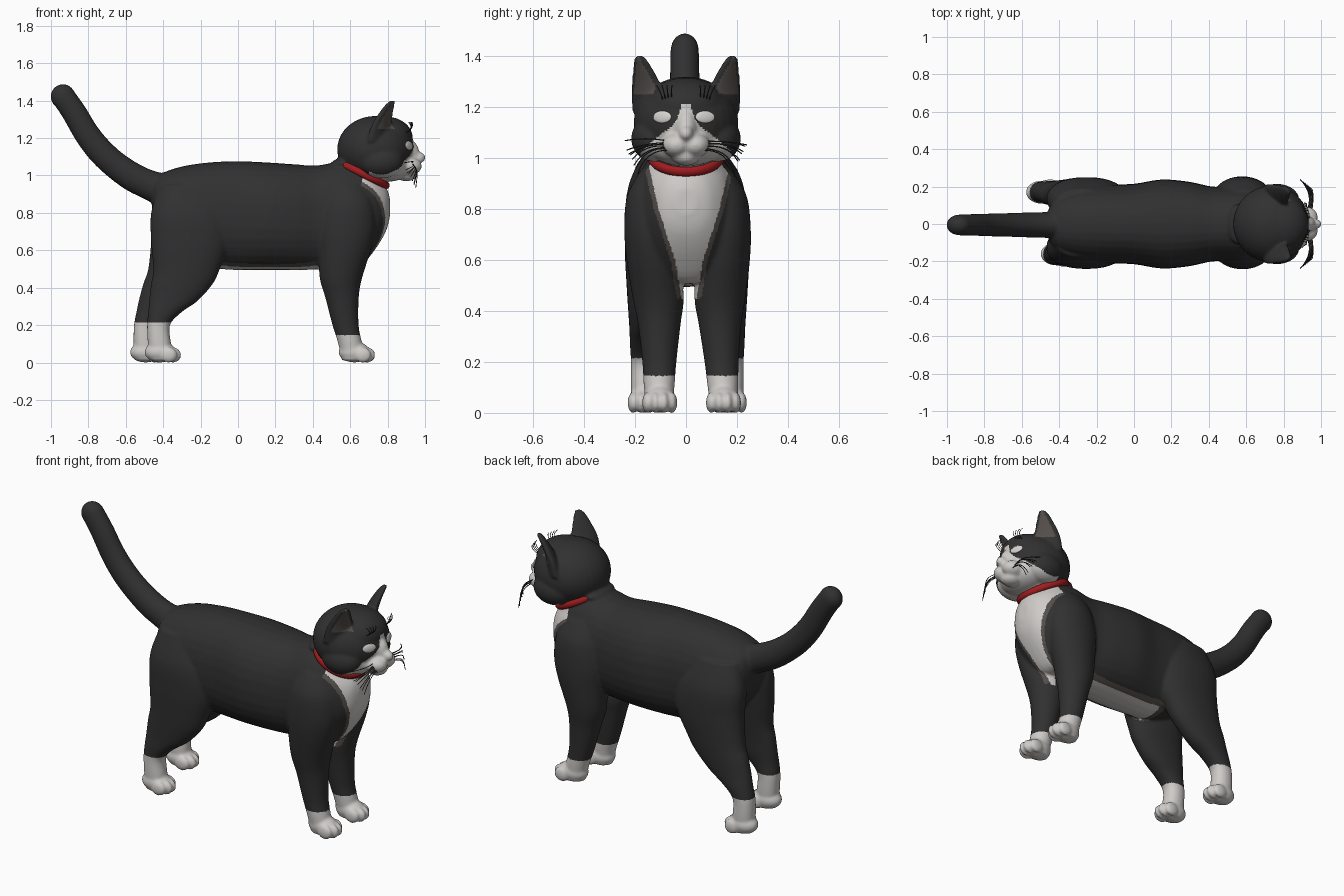
import bpy, bmesh, math, random
from mathutils import Vector, Matrix

if "Cube" in bpy.data.objects:
    bpy.data.objects.remove(bpy.data.objects["Cube"])

random.seed(3)
V = Vector


def material(name, rgb):
    m = bpy.data.materials.new(name)
    m.diffuse_color = (*rgb, 1)
    m.use_nodes = True
    m.node_tree.nodes["Principled BSDF"].inputs["Base Color"].default_value = m.diffuse_color
    return m


BLACK = material("black fur", (0.03, 0.03, 0.031))
WHITE = material("white fur", (0.62, 0.6, 0.58))
GREY = material("brown grey fur", (0.09, 0.078, 0.07))
RED = material("red collar", (0.36, 0.012, 0.014))
EYE = material("pale eye", (0.66, 0.65, 0.63))

bm = bmesh.new()


def blob(c, r):
    bmesh.ops.create_uvsphere(bm, u_segments=32, v_segments=20, radius=1,
                              matrix=Matrix.Translation(c) @ Matrix.Diagonal((*r, 1)))


def loft(rows, frame, power=2.0, sub=4, n=32):
    """Skin rings through rows of numbers; frame(row) gives centre and two axes."""
    rows = [V(r) for r in rows]
    pts = [rows[0]] + rows + [rows[-1]]
    fine = []
    for i in range(1, len(pts) - 2):
        a, b, c, d = pts[i - 1:i + 3]
        for k in range(sub):
            t = k / sub
            fine.append(0.5 * (2 * b + (c - a) * t + (2 * a - 5 * b + 4 * c - d) * t * t
                               + (3 * b - a - 3 * c + d) * t ** 3))
    fine.append(rows[-1])
    rings = []
    for row in fine:
        c, u, v = frame(row)
        ring = []
        for k in range(n):
            co, si = math.cos(k * math.tau / n), math.sin(k * math.tau / n)
            e = 2 / power
            ring.append(bm.verts.new(c + u * math.copysign(abs(co) ** e, co)
                                     + v * math.copysign(abs(si) ** e, si)))
        rings.append(ring)
    for p, q in zip(rings, rings[1:]):
        for k in range(n):
            bm.faces.new((p[k], p[(k + 1) % n], q[(k + 1) % n], q[k]))
    bm.faces.new(rings[0][::-1])
    bm.faces.new(rings[-1])


# Torso: x, centre z, half height, half width
loft([(-.46, .88, .07, .07), (-.42, .86, .145, .14), (-.3, .81, .238, .195), (-.15, .79, .28, .21),
      (0, .785, .291, .215), (.15, .782, .288, .238), (.3, .777, .283, .225), (.42, .775, .278, .2),
      (.55, .79, .285, .2), (.65, .785, .272, .19), (.73, .8, .2, .16), (.79, .82, .12, .1),
      (.812, .83, .05, .04)],
     lambda r: (V((r[0], 0, r[1])), V((0, r[3], 0)), V((0, 0, r[2]))), power=2.25)


# Tail: x, z, half thickness, tangent direction
def tail_frame(r):
    a = math.radians(r[3])
    return V((r[0], -.005, r[1])), V((0, r[2] * .87, 0)), V((math.sin(a), 0, math.cos(a))) * r[2]


loft([(-.33, .9, .11, 10), (-.45, .94, .082, 22), (-.56, .99, .077, 30), (-.66, 1.06, .073, 42),
      (-.74, 1.135, .071, 50), (-.81, 1.225, .068, 57), (-.875, 1.335, .066, 62),
      (-.933, 1.42, .064, 60)], tail_frame)
blob((-.936, -.005, 1.422), (.066, .055, .066))


def leg_frame(r):
    return V((r[1], r[3], r[0])), V((r[2], 0, 0)), V((0, r[4], 0))


def paw(x, y):
    blob((x - .015, y, .055), (.085, .062, .055))
    for dy, dx in ((-.048, .03), (-.017, .052), (.017, .052), (.048, .03)):
        blob((x + dx, y + dy, .04), (.045, .021, .041))


for s in (-1, 1):
    # Hind legs: z, x, half length, y, half width (one leg stands further back)
    back = 0.078 if s > 0 else 0
    hind = [(.95, -.27, .15, .1, .08), (.8, -.26, .205, .125, .112), (.65, -.255, .21, .137, .108),
            (.5, -.275, .178, .148, .09), (.42, -.3, .165, .155, .078), (.33, -.345, .13, .16, .067),
            (.27, -.39, .09, .165, .06), (.2, -.425, .061, .165, .056), (.1, -.42, .062, .165, .056),
            (.01, -.41, .06, .165, .05)]
    loft([(z, x - back * max(0, 1 - (z / .62) ** 2), rx, s * y + .005, ry)
          for z, x, rx, y, ry in hind], leg_frame, power=2.2)
    paw(-.4 - back, s * .165 + .005)
    # Front legs
    front = [(.95, .58, .1, .11, .07), (.85, .585, .14, .13, .105), (.72, .58, .155, .14, .108),
             (.6, .57, .14, .136, .106), (.45, .55, .113, .121, .1), (.35, .556, .09, .119, .084),
             (.2, .575, .07, .122, .067), (.1, .6, .064, .125, .06), (.01, .615, .06, .125, .05)]
    loft([(z, x, rx, s * y + .022 * (1 - z), ry) for z, x, rx, y, ry in front], leg_frame)
    paw(.638, s * .125 + .022)
    # Ears, cheeks and muzzle pads
    w, d = V((.62, -.78 * s, 0)), V((.78, .62 * s, 0))
    loft([(.75, .137, 1.18, .088, .04), (.762, .148, 1.25, .08, .032), (.777, .158, 1.3, .066, .026),
          (.803, .172, 1.36, .043, .019), (.82, .18, 1.39, .026, .015), (.828, .182, 1.402, .012, .01)],
         lambda r: (V((r[0], r[1] * s, r[2])), w * r[3], d * r[4]))
    blob((.765, s * .125, 1.075), (.12, .09, .09))
    blob((.915, s * .036, 1.05), (.068, .058, .048))

# Neck, nape, skull, forehead, jaw, bridge, nose, chin
blob((.655, 0, .99), (.138, .135, .22))
blob((.56, 0, 1.062), (.06, .11, .03))
blob((.735, 0, 1.14), (.205, .205, .178))
blob((.79, 0, 1.2), (.145, .155, .115))
blob((.805, 0, 1.055), (.12, .16, .088))
blob((.915, 0, 1.115), (.055, .045, .075))
blob((.958, 0, 1.095), (.045, .03, .032))
blob((.9, 0, 1.005), (.058, .055, .036))

# Fuse everything into one smooth skin
bmesh.ops.recalc_face_normals(bm, faces=bm.faces)
mesh = bpy.data.meshes.new("cat_body")
bm.to_mesh(mesh)
bm.free()
cat = bpy.data.objects.new("cat_body", mesh)
bpy.context.collection.objects.link(cat)
rem = cat.modifiers.new("fuse", 'REMESH')
rem.mode, rem.voxel_size = 'VOXEL', 0.0075
smo = cat.modifiers.new("soften", 'SMOOTH')
smo.factor, smo.iterations = 0.5, 8
bpy.context.view_layer.objects.active = cat
cat.select_set(True)
bpy.ops.object.convert(target='MESH')
for m in (BLACK, WHITE, GREY):
    cat.data.materials.append(m)


def table(z, rows):
    for (a, p), (b, q) in zip(rows, rows[1:]):
        if a <= z <= b:
            return p + (q - p) * (z - a) / (b - a)
    return -1


BIB = [(.45, .03), (.6, .055), (.8, .12), (1.0, .165)]
FACE = [(.94, .18), (1.02, .18), (1.05, .15), (1.08, .115), (1.12, .06), (1.15, .035), (1.21, .015)]


def coat(p, n):
    """Index of the coat colour: 0 black, 1 white, 2 brown grey."""
    if p.z < (.145 if p.x > 0 else .215):
        return 1
    if p.x > .7 and abs(p.y) < table(p.z, FACE):
        return 1
    if p.x > .56 + .22 * max(0, p.z - .5) and n.x > .1 and p.z < .99:
        gap = abs(p.y - .012) - table(p.z, BIB)
        if gap < .018 and p.z > .45:
            return 1 if gap < 0 else 2
    if -.16 < p.x < .66 and .44 < p.z < .6 and n.z < -.55 and abs(p.y) < .12:
        return 1 if abs(p.y) < .088 and -.12 < p.x else 2
    if p.z > 1.25 and p.x < .86 and abs(p.y) > .09:
        s, t = math.copysign(1, p.y), (p.z - 1.2) / .2
        off = (p.x - .75 - .075 * t) * .62 - (abs(p.y) - .137 - .045 * t) * .78
        if n.dot(V((.78, .62 * s, 0))) > .5 and abs(off) < .08 * (1 - t * .95):
            return 2
    return 0


for f in cat.data.polygons:
    f.material_index = coat(f.center, f.normal)
    f.use_smooth = True


def finish(name, mat):
    o = bpy.context.object
    o.name = name
    o.data.materials.append(mat)
    bpy.ops.object.shade_smooth()
    return o


# Eyes, set on the face surface
bpy.context.view_layer.update()
for s, side in ((-1, "right"), (1, "left")):
    hit, loc, nor, _ = cat.ray_cast(V((2, s * .084 - .009, 1.16)), V((-1, 0, 0)))
    bpy.ops.mesh.primitive_uv_sphere_add(segments=24, ring_count=14, radius=1, location=loc)
    eye = finish("eye_" + side, EYE)
    eye.scale = (.04, .024, .009)
    eye.rotation_euler = nor.to_track_quat('Z', 'Y').to_euler()

# Collar, tilted around the neck
bpy.ops.mesh.primitive_torus_add(major_segments=64, minor_segments=12, major_radius=.143,
                                 minor_radius=.016, location=(.667, 0, 1.01),
                                 rotation=(0, math.radians(27), 0))
finish("collar", RED).scale = (1, .97, 1.25)

# Whiskers and brow hairs
cu = bpy.data.curves.new("whiskers", 'CURVE')
cu.dimensions, cu.bevel_depth, cu.bevel_resolution = '3D', .0022, 0
cu.materials.append(BLACK)


def hair(a, b, c):
    sp = cu.splines.new('POLY')
    sp.points.add(8)
    for i, p in enumerate(sp.points):
        t = i / 8
        p.co = (*(V(a) * (1 - t) ** 2 + V(b) * 2 * t * (1 - t) + V(c) * t * t), 1)


for s in (-1, 1):
    for i in range(8):
        j = random.uniform(-.012, .012)
        z = 1.03 + .005 * i
        hair((.95 - .004 * i, s * .065, z), (.965, s * .16, z + .01 + j),
             (.95 - .009 * i, s * (.19 + .007 * i), .94 + .017 * i + j))
    for i in range(4):
        hair((.89, s * (.055 + .012 * i), 1.225), (.945, s * (.06 + .012 * i), 1.25),
             (.93 - .006 * i, s * (.055 + .02 * i), 1.285))
bpy.context.collection.objects.link(bpy.data.objects.new("whiskers", cu))
